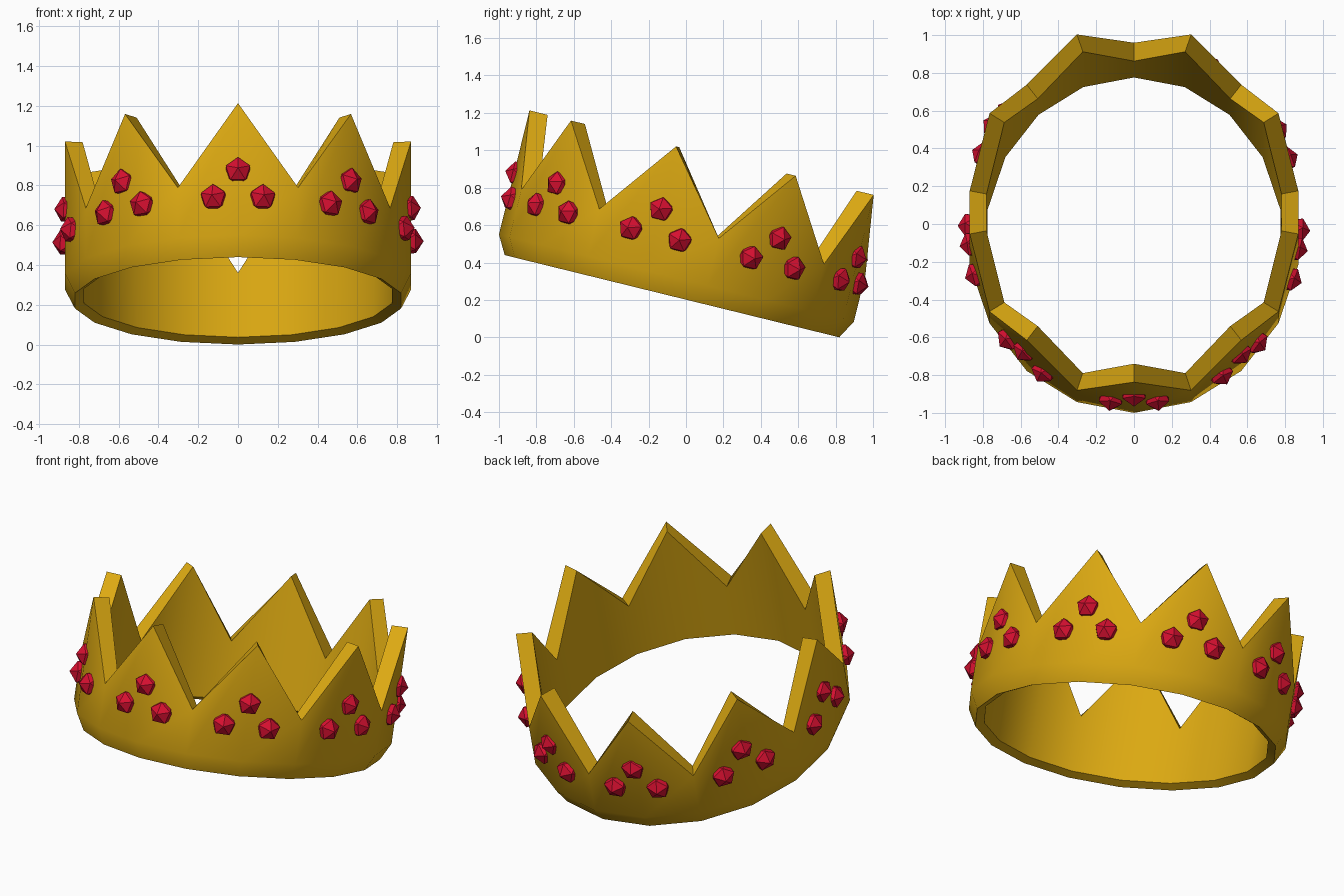
import bpy, bmesh, math
from mathutils import Matrix, Vector

cube = bpy.data.objects.get("Cube")
if cube:
    bpy.data.objects.remove(cube, do_unlink=True)

SPIKES = 9
SQUASH = 0.904                      # ring is narrower from side to side
TILT = Matrix.Translation((0, -0.075, 0.22)) @ Matrix.Rotation(math.radians(-13.8), 4, 'X')


def material(name, color, roughness):
    mat = bpy.data.materials.new(name)
    mat.use_nodes = True
    mat.diffuse_color = (*color, 1)
    bsdf = mat.node_tree.nodes["Principled BSDF"]
    bsdf.inputs["Base Color"].default_value = (*color, 1)
    bsdf.inputs["Roughness"].default_value = roughness
    return mat


def ring_point(angle, radius, height):
    return Vector((SQUASH * radius * math.sin(angle), -radius * math.cos(angle), height))


def make_object(name, bm, mat):
    bmesh.ops.recalc_face_normals(bm, faces=bm.faces)
    bm.transform(TILT)
    mesh = bpy.data.meshes.new(name)
    bm.to_mesh(mesh)
    bm.free()
    mesh.materials.append(mat)
    obj = bpy.data.objects.new(name, mesh)
    bpy.context.collection.objects.link(obj)
    return obj


gold = material("gold", (0.72, 0.40, 0.006), 0.5)
ruby = material("ruby red", (0.68, 0.005, 0.03), 0.5)

# Crown band: a closed wall profile at each angle, alternating tip and valley
bm = bmesh.new()
loops = []
for i in range(SPIKES * 2):
    angle = math.pi * i / SPIKES
    top = 0.36 if i % 2 else 0.783
    profile = [(0.921, 0), (0.977, 0.1), (0.977, top), (0.877, top), (0.87, 0.025)]
    loops.append([bm.verts.new(ring_point(angle, r, h)) for r, h in profile])
for i, a in enumerate(loops):
    b = loops[(i + 1) % len(loops)]
    for j in range(len(a)):
        k = (j + 1) % len(a)
        bm.faces.new((a[j], b[j], b[k], a[k]))
band = make_object("crown_band", bm, gold)
bpy.ops.object.select_all(action='DESELECT')
band.select_set(True)
bpy.context.view_layer.objects.active = band
bpy.ops.object.shade_smooth_by_angle(angle=math.radians(35))

# Gems: three faceted stones below each spike, one corner pointing outward
for s in range(SPIKES):
    centre = 360 * s / SPIKES
    if centre > 180:
        centre -= 1.5
    bm = bmesh.new()
    for offset, height in ((0, 0.437), (-8.1, 0.3), (8.1, 0.3)):
        angle = math.radians(centre + offset)
        place = (Matrix.Translation(ring_point(angle, 0.953, height))
                 @ Matrix.Rotation(angle, 4, 'Z')
                 @ Matrix.Rotation(math.radians(90), 4, 'X')
                 @ Matrix.Rotation(math.radians(90), 4, 'Z'))
        bmesh.ops.create_icosphere(bm, subdivisions=1, radius=0.072, matrix=place)
    make_object(f"spike_gems_{s + 1}", bm, ruby)
